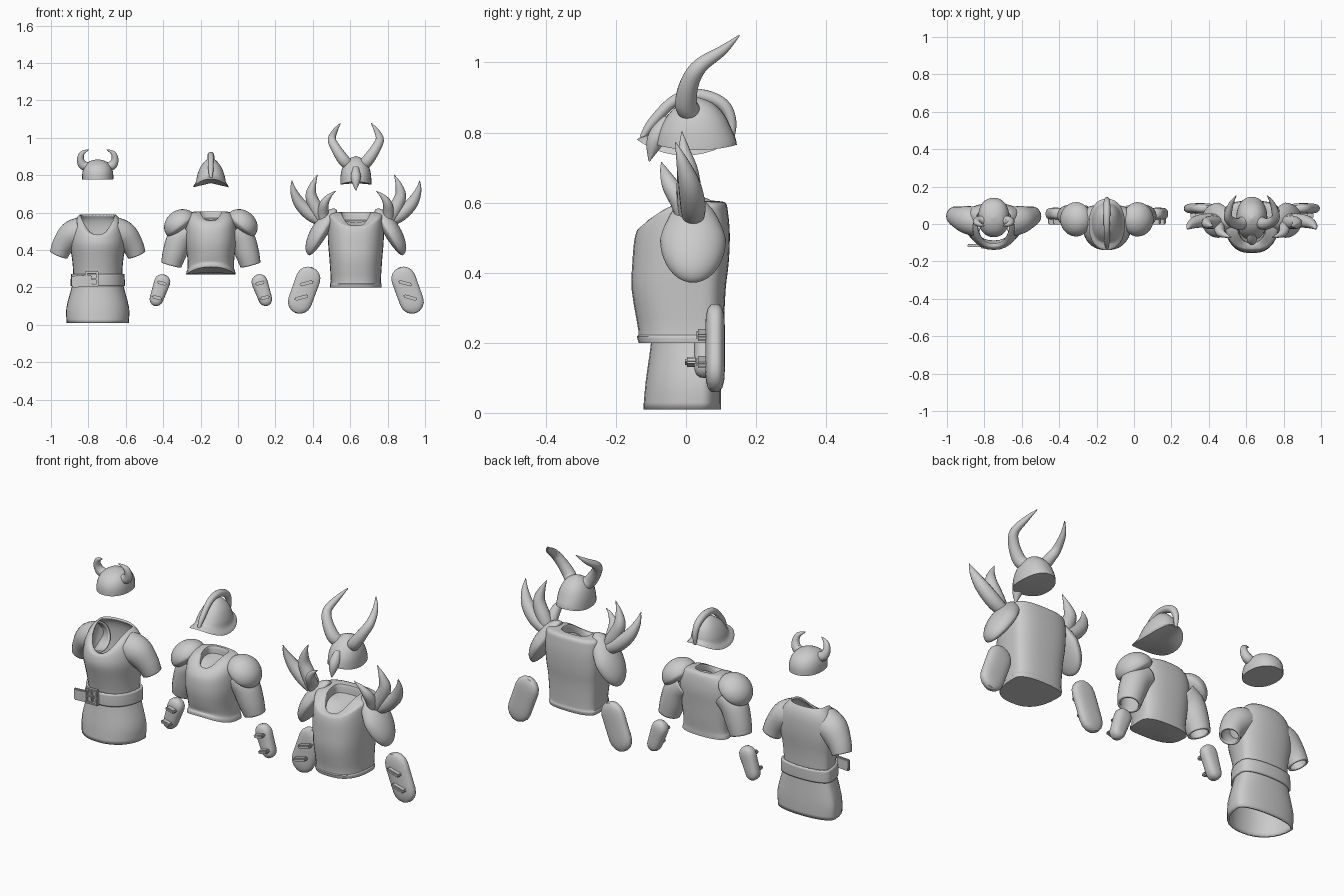
import bpy, bmesh, math
from mathutils import Vector, Quaternion

if "Cube" in bpy.data.objects:
    bpy.data.objects.remove(bpy.data.objects["Cube"])

N = 32
XA, XB, XC = -0.75, -0.145, 0.63      # centre line of each armour set


def finish(name, bm, loc=(0, 0, 0), rot_y=0, thick=0, angle=40):
    bmesh.ops.recalc_face_normals(bm, faces=bm.faces)
    me = bpy.data.meshes.new(name)
    bm.to_mesh(me)
    bm.free()
    ob = bpy.data.objects.new(name, me)
    bpy.context.collection.objects.link(ob)
    ob.location = loc
    ob.rotation_euler[1] = rot_y
    if thick:
        m = ob.modifiers.new("thickness", 'SOLIDIFY')
        m.thickness = thick
        m.offset = -1
    bpy.ops.object.select_all(action='DESELECT')
    ob.select_set(True)
    bpy.context.view_layer.objects.active = ob
    bpy.ops.object.shade_smooth_by_angle(angle=math.radians(angle))
    return ob


def skin(rings, caps):
    bm = bmesh.new()
    vr = [[bm.verts.new(p) for p in r] for r in rings]
    n = len(rings[0])
    for a, b in zip(vr, vr[1:]):
        for i in range(n):
            j = (i + 1) % n
            bm.faces.new((a[i], a[j], b[j], b[i]))
    for flag, r in zip(caps, (vr[0], vr[-1])):
        if flag:
            c = bm.verts.new(sum((v.co for v in r), Vector()) / n)
            for i in range(n):
                bm.faces.new((r[i], r[(i + 1) % n], c))
    return bm


def catmull(rows, steps):
    out = []
    for k in range(len(rows) - 1):
        p = [rows[max(0, min(len(rows) - 1, k + d))] for d in (-1, 0, 1, 2)]
        for s in range(steps):
            t = s / steps
            out.append([0.5 * (2*b + (c-a)*t + (2*a-5*b+4*c-d)*t*t + (3*b-a-3*c+d)*t**3)
                        for a, b, c, d in zip(*p)])
    return out + [list(rows[-1])]


def loft(name, rows, loc=(0, 0, 0), e=2.2, caps=(1, 1), steps=3, both=False, **kw):
    """rows: z, half width, front y, back y, dip of the front edge"""
    rings = []
    for z, rx, yf, yb, dip in catmull(rows, steps):
        ring = []
        for i in range(N):
            a = 2 * math.pi * i / N
            c, s = math.cos(a), math.sin(a)
            x = math.copysign(abs(c) ** (2 / e), c) * max(rx, .001)
            q = math.copysign(abs(s) ** (2 / e), s)
            mid = yf * .25 + yb * .75 if not both else (yf + yb) / 2
            y = mid + q * ((yb - mid) if q > 0 else (mid - yf))
            f = abs(s) if both else max(0, -s)
            ring.append(Vector((x, y, z - dip * f ** 2)))
        rings.append(ring)
    return finish(name, skin(rings, caps), loc, **kw)


def tube(name, pts, cx=0, side=1, caps=(1, 1), n=16, **kw):
    """pts: x offset, y, z, radius"""
    rows = catmull([(p[0] * side + cx, *p[1:]) for p in pts], 5)
    P = [Vector(r[:3]) for r in rows]
    q, prev, rings = Quaternion(), Vector((0, 0, 1)), []
    for i, r in enumerate(rows):
        t = (P[min(i + 1, len(P) - 1)] - P[max(i - 1, 0)]).normalized()
        q = prev.rotation_difference(t) @ q
        prev = t
        rings.append([P[i] + q @ Vector((math.cos(2*math.pi*k/n), math.sin(2*math.pi*k/n), 0))
                      * max(r[3], .0015) for k in range(n)])
    return finish(name, skin(rings, caps), **kw)


def box(name, loc, size, rot_y=0):
    bm = bmesh.new()
    bmesh.ops.create_cube(bm, size=1)
    bmesh.ops.scale(bm, vec=size, verts=bm.verts)
    bmesh.ops.bevel(bm, geom=bm.edges[:], offset=min(size) * .3, segments=2, affect='EDGES')
    return finish(name, bm, loc, rot_y)


def blob(name, loc, radii, rot_y, shape=None):
    bm = bmesh.new()
    bmesh.ops.create_uvsphere(bm, u_segments=32, v_segments=20, radius=1)
    for v in bm.verts:
        if shape:
            v.co = shape(v.co)
        v.co = Vector(a * b for a, b in zip(v.co, radii))
    return finish(name, bm, loc, rot_y)


def bracer(name, cx, side, off, half, r_top, r_low, y, depth, tilt, strap):
    rot = -side * math.radians(tilt)
    rows = []
    for k in range(13):
        z = -half * math.cos(math.pi * k / 12)
        r = r_low + (r_top - r_low) * (z / half + 1) / 2
        gap = min(r, half - abs(z))
        f = math.sqrt(max(0, 1 - (1 - gap / r) ** 2))
        rows.append((z, r * f, -depth * f ** .6, depth * f ** .6, 0))
    loc = Vector((cx + side * off, y, .185))
    loft(name, rows, loc, e=2.5, steps=1, both=True, rot_y=rot)
    for d in (-.042, .04):              # buckled straps on the front
        p = loc + Vector((math.sin(rot) * d, -depth - .008, math.cos(rot) * d))
        box(name + "_strap", p, (strap, .035, .018), rot + side * math.radians(35 if r_top > .05 else 5))


# --- set A: tunic, belt and small horned cap ---
loft("tunic", [(.01, .166, -.122, .10, 0), (.09, .168, -.115, .10, 0), (.2, .14, -.10, .095, 0),
               (.26, .131, -.10, .095, 0), (.35, .137, -.12, .10, 0), (.44, .15, -.138, .11, .02),
               (.52, .14, -.135, .11, .06), (.565, .12, -.125, .10, .085), (.59, .095, -.105, .085, .11)],
     (XA, 0, 0), caps=(0, 0), thick=.01)
loft("belt", [(.207, .146, -.113, .105, 0), (.235, .145, -.114, .106, 0), (.272, .142, -.113, .106, 0)],
     (XA, 0, 0), caps=(0, 0), thick=.014)
box("belt_end", (-.835, -.116, .233), (.11, .016, .062), math.radians(-3))
for x in (-.812, -.752):
    box("buckle_side", (x, -.12, .245), (.014, .022, .084))
for z in (.21, .28):
    box("buckle_bar", (-.782, -.12, z), (.07, .022, .013))
box("buckle_pin", (-.775, -.125, .246), (.055, .014, .01))
loft("cap", [(.778, .083, -.07, .14, 0), (.815, .082, -.068, .138, 0), (.85, .07, -.05, .12, 0),
             (.875, .042, -.01, .08, 0), (.885, 0, .034, .036, 0)], (XA, 0, 0), both=True)
for s in (-1, 1):
    tube("sleeve", [(.085, .01, .50, .078), (.14, .022, .478, .075), (.185, .035, .425, .06),
                    (.208, .045, .375, .05)], XA, s, caps=(0, 0), n=24, thick=.01)
    tube("cap_horn", [(.055, .02, .845, .024), (.08, .018, .855, .024), (.092, .01, .885, .019),
                      (.082, 0, .918, .013), (.048, -.01, .937, .002)], XA, s)

# --- set B: crested helmet, plate chest, round shoulders ---
loft("crested_helmet", [(.735, .097, -.14, .135, -.045), (.745, .092, -.13, .13, -.042),
                        (.765, .08, -.105, .115, -.03), (.80, .073, -.09, .11, -.01),
                        (.845, .055, -.06, .095, 0), (.88, .026, -.01, .06, 0), (.893, 0, .024, .026, 0)],
     (XB, 0, 0), both=True)
tube("helmet_crest", [(0, -.125, .785, .008), (0, -.095, .83, .014), (0, -.03, .893, .016),
                      (0, .04, .906, .018), (0, .105, .88, .018), (0, .13, .83, .014),
                      (0, .128, .775, .008)], XB)
loft("plate_chest", [(.27, .132, -.125, .09, -.04), (.285, .13, -.125, .09, -.04), (.305, .124, -.118, .09, -.03),
                     (.36, .126, -.128, .095, -.01), (.44, .136, -.14, .10, 0), (.51, .138, -.135, .105, 0),
                     (.565, .132, -.118, .10, .025), (.60, .105, -.10, .09, .045),
                     (.606, .068, -.085, .075, .05), (.603, .058, -.078, .065, .055),
                     (.57, .056, -.075, .06, .04)], (XB, 0, 0), e=2.4)
for s in (-1, 1):
    tube("plate_sleeve", [(.12, .03, .50, .07), (.165, .035, .46, .07), (.195, .04, .38, .064),
                          (.212, .045, .32, .055)], XB, s, n=24, caps=(0, 0), thick=.012)
    blob("round_shoulder", (XB + s * .163, .025, .535), (.092, .092, .078), s * math.radians(38),
         lambda c: Vector((c.x, c.y, c.z if c.z > 0 else c.z * .45)))
    bracer("small_bracer", XB, s, .275, .088, .046, .034, .055, .032, 19, .052)

# --- set C: tall horned helmet, heavy chest, spiked shoulders ---
loft("horned_helmet", [(.75, .083, -.085, .145, -.015), (.77, .083, -.083, .142, -.012),
                       (.81, .08, -.075, .13, 0), (.85, .068, -.052, .11, 0),
                       (.885, .042, -.015, .075, 0), (.902, 0, .028, .03, 0)], (XC, 0, 0), both=True)
tube("nose_guard", [(0, -.05, .84, .015), (0, -.075, .80, .026), (0, -.092, .765, .022),
                    (0, -.105, .718, .002)], XC)
loft("heavy_chest", [(.20, .137, -.135, .105, 0), (.218, .138, -.14, .11, 0), (.235, .134, -.136, .108, 0),
                     (.35, .141, -.155, .113, 0), (.43, .148, -.153, .122, 0), (.51, .151, -.148, .125, .02),
                     (.57, .15, -.14, .12, .05), (.60, .142, -.13, .112, .072),
                     (.604, .09, -.11, .08, .075), (.598, .078, -.103, .07, .078),
                     (.56, .075, -.10, .065, .06)], (XC, 0, 0), e=2.6)
spikes = [
    [(.17, .02, .55, .03), (.24, .02, .59, .036), (.30, .01, .65, .032), (.333, -.01, .715, .018), (.342, -.03, .772, .001)],
    [(.17, .01, .55, .03), (.205, .01, .61, .036), (.238, .005, .685, .031), (.23, -.005, .745, .018), (.205, -.012, .803, .001)],
    [(.17, 0, .55, .026), (.175, -.015, .60, .029), (.168, -.045, .65, .024), (.14, -.062, .69, .012), (.108, -.07, .715, .001)]]
for s in (-1, 1):
    blob("spiked_shoulder", (XC + s * .178, .02, .495), (.062, .094, .143), -s * math.radians(31),
         lambda c, s=s: Vector((c.x if c.x * s > 0 else c.x * .45,
                                c.y * (1 - .3 * max(0, c.z)), c.z)))
    for k in spikes:
        tube("shoulder_spike", k, XC, s)
    tube("helmet_horn", [(.045, .01, .86, .032), (.068, 0, .885, .032), (.105, .01, .94, .027),
                         (.128, .04, .99, .022), (.112, .105, 1.035, .014), (.083, .152, 1.077, .002)], XC, s)
    bracer("large_bracer", XC, s, .277, .13, .066, .064, .083, .028, 20, .075)
